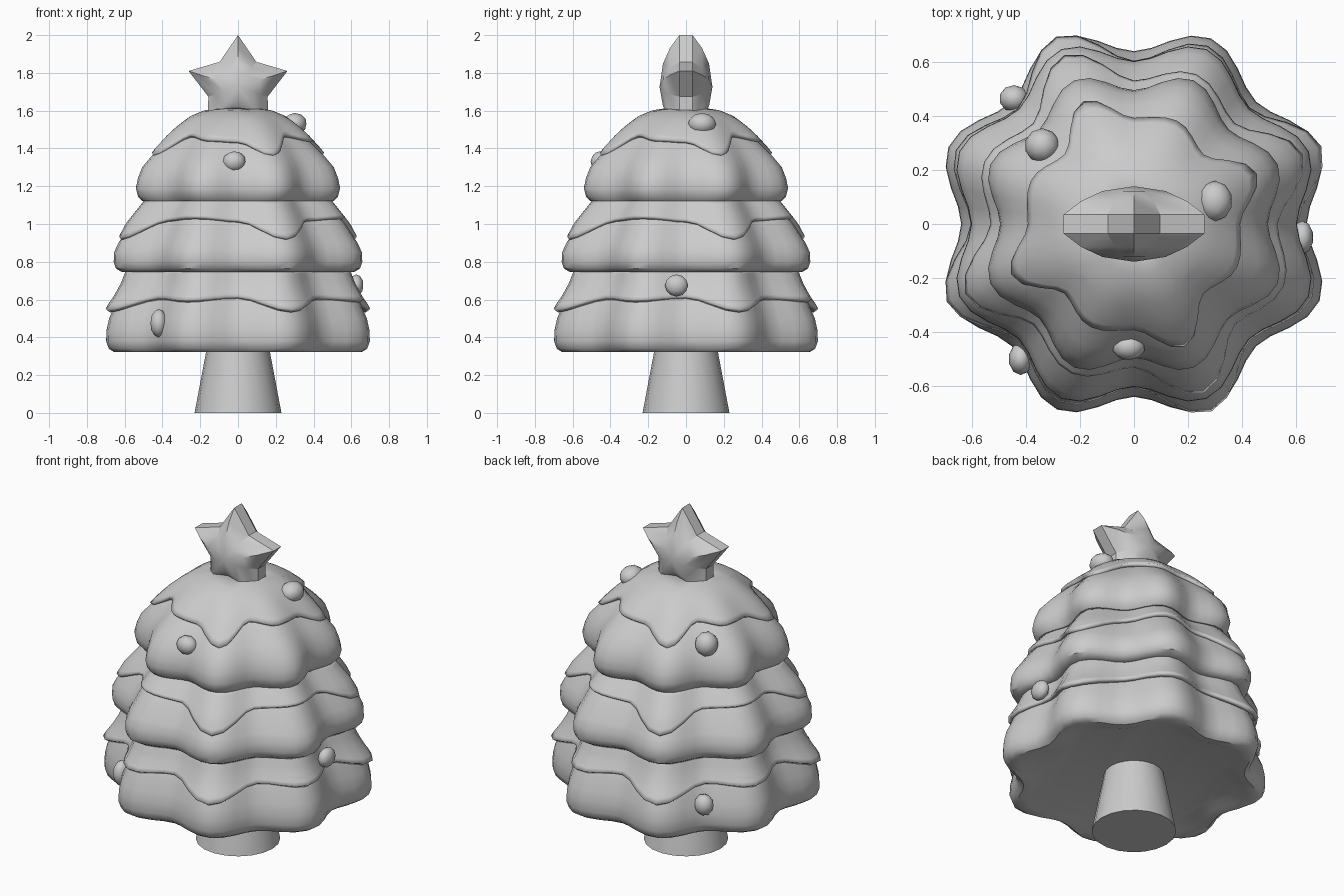
import bpy, bmesh, math

if "Cube" in bpy.data.objects:
    bpy.data.objects.remove(bpy.data.objects["Cube"])

N = 64  # columns around the tree


def lerp_profile(pts, z):
    """Radius and lobe depth at height z; pts are (z, r, lobe) going upward."""
    if z <= pts[0][0]:
        return pts[0][1:]
    for a, b in zip(pts, pts[1:]):
        if z <= b[0]:
            t = (z - a[0]) / (b[0] - a[0])
            return tuple(a[k] + (b[k] - a[k]) * t for k in (1, 2))
    return pts[-1][1:]


def lobed(r, lobe, ang):
    # r is the radius at the eight lobe crests
    return r * (1 - lobe * (1 - math.cos(8 * (ang - math.pi / 8))))


def finish(bm, name, angle=40):
    bmesh.ops.recalc_face_normals(bm, faces=bm.faces)
    me = bpy.data.meshes.new(name)
    bm.to_mesh(me)
    bm.free()
    ob = bpy.data.objects.new(name, me)
    bpy.context.collection.objects.link(ob)
    bpy.ops.object.select_all(action='DESELECT')
    ob.select_set(True)
    bpy.context.view_layer.objects.active = ob
    bpy.ops.object.shade_smooth_by_angle(angle=math.radians(angle))
    return ob


def skin(name, rows, close):
    """Join rings of points into a surface."""
    bm = bmesh.new()
    rings = [[bm.verts.new(p) for p in row] for row in rows]
    for a, b in zip(rings, rings[1:]):
        for i in range(N):
            j = (i + 1) % N
            bm.faces.new((a[i], a[j], b[j], b[i]))
    if close:
        bm.faces.new(rings[0])
        bm.faces.new(rings[-1])
    return finish(bm, name)


ANG = [2 * math.pi * i / N for i in range(N)]


def branch_tier(name, pts):
    rows = []
    for z, r, lobe in pts:
        rows.append([(lobed(r, lobe, a) * math.cos(a),
                      lobed(r, lobe, a) * math.sin(a), z) for a in ANG])
    return skin(name, rows, True)


def snow_cap(name, edge, pts):
    """Cap with a wavy hem; edge holds four hem heights repeated each quarter."""
    rows, top, steps = [], pts[-1][0], 8
    for s in range(steps + 1):
        row = []
        for a in ANG:
            u = ((math.degrees(a) + 67.5) / 22.5) % 4
            k, t = int(u), u - int(u)
            t = (1 - math.cos(math.pi * t)) / 2
            lo = edge[k] + (edge[(k + 1) % 4] - edge[k]) * t
            z = lo + (top - lo) * s / steps
            r = lobed(*lerp_profile(pts, z), a)
            row.append((r * math.cos(a), r * math.sin(a), z))
        rows.append(row)
    ob = skin(name, rows, False)
    # outward normals, then thicken inward
    if ob.data.polygons[0].normal.dot(ob.data.polygons[0].center) < 0:
        ob.data.flip_normals()
    m = ob.modifiers.new("thickness", 'SOLIDIFY')
    m.thickness, m.offset = 0.025, -1
    return ob


# Branch tiers: (height, crest radius, lobe depth)
branch_tier("lower_branches", [
    (.35, .56, .06), (.328, .64, .07), (.322, .70, .07), (.34, .73, .07),
    (.38, .745, .07), (.44, .742, .07), (.50, .728, .07), (.56, .70, .07),
    (.60, .685, .07), (.68, .635, .07), (.74, .60, .07)])
branch_tier("middle_branches", [
    (.765, .55, .06), (.747, .61, .07), (.745, .655, .07), (.765, .69, .07),
    (.80, .702, .07), (.85, .70, .07), (.90, .675, .07), (.95, .64, .07),
    (1.0, .607, .07), (1.06, .555, .07), (1.11, .50, .07)])
branch_tier("upper_branches", [
    (1.14, .44, .06), (1.124, .50, .07), (1.122, .54, .07), (1.145, .565, .07),
    (1.19, .577, .07), (1.24, .565, .065), (1.30, .54, .06), (1.36, .485, .05),
    (1.42, .42, .04), (1.50, .33, .03), (1.56, .23, .01), (1.60, .12, 0)])

# Snow layers: hem heights, then profile
snow_cap("lower_snow", (.545, .61, .60, .615), [
    (.54, .755, .07), (.58, .73, .07), (.62, .70, .07), (.68, .665, .07),
    (.76, .63, .07)])
snow_cap("middle_snow", (.925, 1.025, 1.04, 1.02), [
    (.92, .68, .07), (1.0, .635, .07), (1.06, .585, .07), (1.13, .525, .07)])
snow_cap("upper_snow", (1.37, 1.475, 1.45, 1.44), [
    (1.36, .50, .05), (1.42, .445, .04), (1.47, .395, .032), (1.52, .335, .025),
    (1.57, .26, .01), (1.605, .17, 0), (1.625, .03, 0)])

# Trunk
bm = bmesh.new()
bmesh.ops.create_cone(bm, cap_ends=True, segments=20, radius1=.23, radius2=.162, depth=.36)
bmesh.ops.translate(bm, verts=bm.verts, vec=(0, 0, .18))
finish(bm, "trunk")

# Star: thin rim, bulging mid ring and centre on both faces
bm = bmesh.new()
layers = []
for scale, y in ((1, -.035), (.75, -.085), (.45, -.122), (1, .035), (.75, .085), (.45, .122)):
    ring = []
    for i in range(10):
        a = math.pi / 2 + i * math.pi / 5
        r = (.275 if i % 2 == 0 else .165) * scale
        ring.append(bm.verts.new((r * math.cos(a), y, 1.725 + r * math.sin(a))))
    layers.append(ring)
centres = [bm.verts.new((0, y, 1.725)) for y in (-.14, .14)]
for i in range(10):
    j = (i + 1) % 10
    for p, q in ((0, 1), (1, 2), (0, 3), (3, 4), (4, 5)):
        a, b = layers[p], layers[q]
        bm.faces.new((a[i], a[j], b[j], b[i]))
    bm.faces.new((layers[2][i], layers[2][j], centres[0]))
    bm.faces.new((layers[5][i], layers[5][j], centres[1]))
finish(bm, "star", 30)

# Baubles: position and radii
for n, (loc, size) in enumerate([
        ((-.02, -.455, 1.33), (.062, .05, .055)),
        ((.30, .085, 1.53), (.065, .075, .058)),
        ((.625, -.05, .675), (.04, .062, .058)),
        ((-.42, -.50, .475), (.045, .06, .075)),
        ((-.34, .29, 1.37), (.065, .065, .07)),
        ((-.445, .465, .50), (.055, .05, .062))]):
    bm = bmesh.new()
    bmesh.ops.create_icosphere(bm, subdivisions=2, radius=1)
    bmesh.ops.scale(bm, verts=bm.verts, vec=size)
    bmesh.ops.translate(bm, verts=bm.verts, vec=loc)
    finish(bm, f"bauble_{n + 1}", 60)
